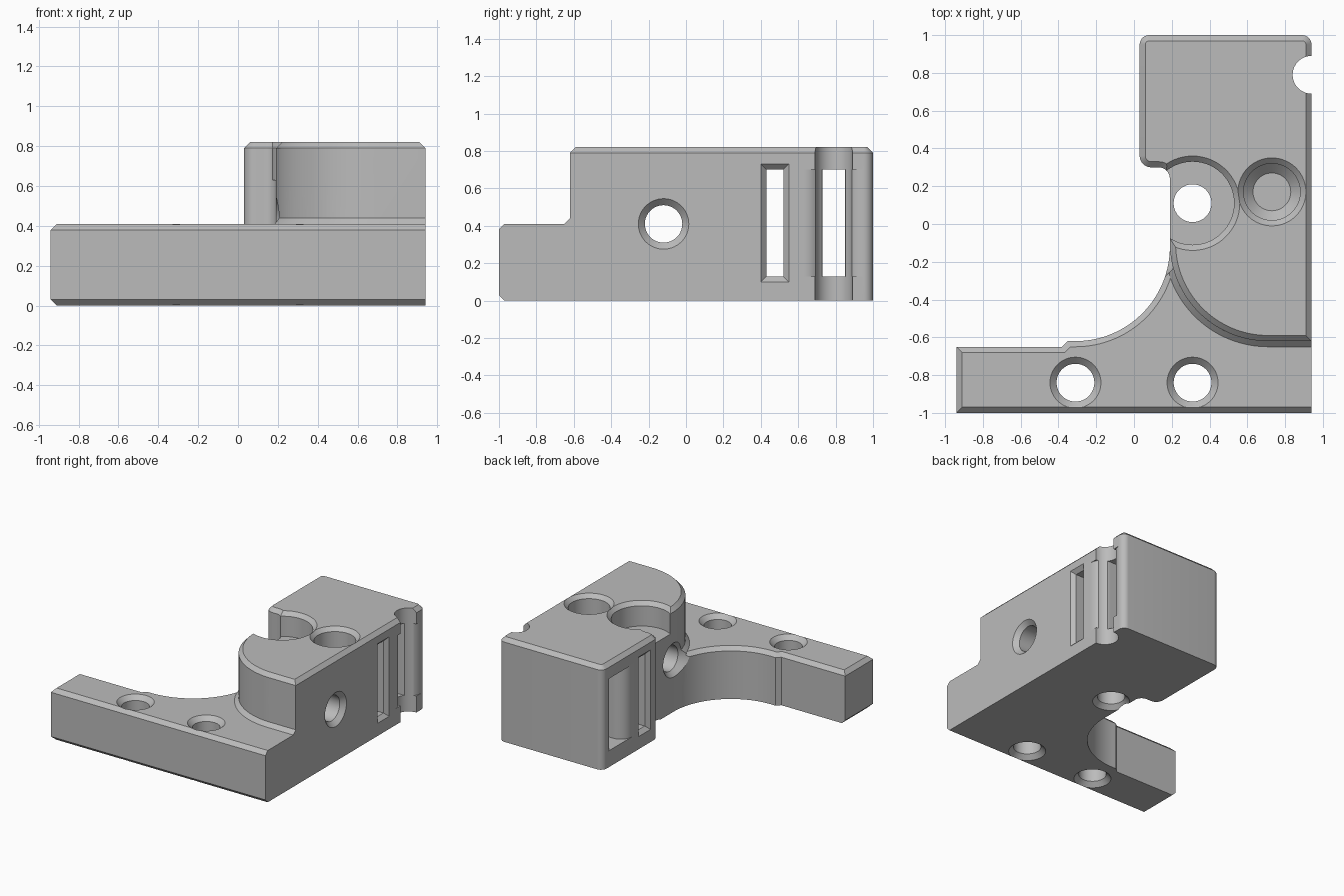
import bpy, bmesh, math
from mathutils import Vector, Matrix

old = bpy.data.objects.get("Cube")
if old:
    bpy.data.objects.remove(old, do_unlink=True)

C = 0.03      # chamfer size
grey = bpy.data.materials.new("plain_grey")
grey.use_nodes = True
grey.diffuse_color = (0.5, 0.5, 0.5, 1)
grey.node_tree.nodes["Principled BSDF"].inputs["Base Color"].default_value = (0.5, 0.5, 0.5, 1)


def arc(cx, cy, r, a0, a1, n=24):
    angles = [math.radians(a0 + (a1 - a0) * i / n) for i in range(n + 1)]
    return [(cx + r * math.cos(a), cy + r * math.sin(a)) for a in angles]


def inset(points, d, keep):
    """Move each edge of a counter-clockwise outline inward by d, except kept edges."""
    n = len(points)
    pts = [Vector(p) for p in points]
    normals = []
    for i in range(n):
        e = (pts[(i + 1) % n] - pts[i]).normalized()
        normals.append(Vector((-e.y, e.x)))
    out = []
    for i in range(n):
        a, b = normals[i - 1], normals[i]
        da = 0 if (i - 1) % n in keep else d
        db = 0 if i in keep else d
        det = a.x * b.y - a.y * b.x
        if abs(det) < 1e-4:
            v = a * da
        else:
            v = Vector(((da * b.y - db * a.y) / det, (a.x * db - b.x * da) / det))
        out.append(tuple(pts[i] + v))
    return out


def loft(name, rings, along_x=False):
    """Solid through a list of (outline, height) rings."""
    bm = bmesh.new()
    loops = [[bm.verts.new((x, y, h)) for x, y in pts] for pts, h in rings]
    for lo, hi in zip(loops, loops[1:]):
        for i in range(len(lo)):
            j = (i + 1) % len(lo)
            bm.faces.new((lo[i], lo[j], hi[j], hi[i]))
    bm.faces.new(loops[0][::-1])
    bm.faces.new(loops[-1])
    if along_x:   # local (u, v, height) becomes (y, z, x)
        turn = Matrix(((0, 0, 1, 0), (1, 0, 0, 0), (0, 1, 0, 0), (0, 0, 0, 1)))
        bmesh.ops.transform(bm, matrix=turn, verts=bm.verts)
    bmesh.ops.recalc_face_normals(bm, faces=bm.faces)
    mesh = bpy.data.meshes.new(name)
    bm.to_mesh(mesh)
    bm.free()
    ob = bpy.data.objects.new(name, mesh)
    bpy.context.collection.objects.link(ob)
    mesh.materials.append(grey)
    return ob


def bore(name, u, v, steps, along_x=False):
    """Round cutter from (radius, height) steps."""
    return loft(name, [(arc(u, v, r, 0, 354, 59), h) for r, h in steps], along_x)


def combine(target, tool, operation):
    mod = target.modifiers.new(tool.name, 'BOOLEAN')
    mod.operation = operation
    mod.solver = 'EXACT'
    mod.object = tool
    bpy.context.view_layer.objects.active = target
    bpy.ops.object.modifier_apply(modifier=mod.name)
    bpy.data.objects.remove(tool, do_unlink=True)


# Low foot with the scooped arm
foot_line = ([(-.94, -1), (.94, -1), (.94, -.12)] + arc(-.31, -.12, .5, 0, -90, 32)
             + [(-.35, -.62), (-.38, -.65), (-.94, -.65)])
last = len(foot_line) - 1
scoop = set(range(3, last))
foot = loft("foot", [(inset(foot_line, C, {1, 2} | scoop), 0),
                     (foot_line, C), (foot_line, .41 - C),
                     (inset(foot_line, C, {1, 2}), .41)])

# Tall block with rounded corners and a curved front
block_line = (arc(.89, .95, .05, 0, 90, 8) + arc(.08, .95, .05, 90, 180, 8)
              + arc(.09, .36, .06, 180, 270, 8) + arc(.13, .24, .06, 90, 0, 8)
              + arc(.71, -.1, .52, 180, 270, 32) + [(.94, -.62)])
body = loft("bracket_body", [(block_line, 0), (block_line, .82 - C),
                             (inset(block_line, C, set()), .82)])

# Sloped skirt where the block meets the foot
skirt_line = [(.71, -.1)] + arc(.71, -.1, .55, 195, 270, 28) + [(.94, -.65), (.94, -.1)]
end = len(skirt_line) - 1
skirt = loft("skirt", [(skirt_line, .3), (skirt_line, .41),
                       (inset(skirt_line, C, {0, end - 1, end}), .41 + C)])
combine(body, foot, 'UNION')
combine(body, skirt, 'UNION')

R, W = .10, .135   # bolt hole and its countersink
cutters = []

# Two bolt holes in the foot
for x in (-.31, .31):
    cutters.append(bore("foot_hole", x, -.84, [
        (W + .05, -.05), (W, 0), (R, W - R), (R, .41 - W + R), (W, .41), (W + .05, .46)]))

# Bolt hole with a wide counterbore, open to the side
cutters.append(bore("counterbored_hole", .31, .11, [
    (W + .05, -.05), (W, 0), (R, W - R), (R, .63), (.22, .63),
    (.22, .79), (.25, .82), (.30, .87)]))

# Blind pocket
cutters.append(bore("blind_pocket", .73, .17, [
    (.10, .25), (.15, .30), (.15, .79), (.18, .82), (.23, .87)]))

# Cross hole through the block
cutters.append(bore("cross_hole", -.12, .41, [
    (W + .05, .14), (W, .19), (R, .19 + W - R), (R, .94 - W + R),
    (W, .94), (W + .05, .99)], True))

# Plain slot with chamfered mouths
slot = [(.43, .13), (.52, .13), (.52, .70), (.43, .70)]
cutters.append(loft("plain_slot", [
    (inset(slot, -.06, set()), .0), (slot, .06), (slot, .91),
    (inset(slot, -.06, set()), .97)], True))

# Slot with rounded mouths, and the half-round groove across it
flared = ([(-.05, .95), (-.05, .63)] + arc(.13, .63, .1, 180, 90, 12)
          + arc(.84, .63, .1, 90, 0, 12) + [(1, .63), (1, .95)]
          + arc(.84, .95, .1, 0, -90, 12) + arc(.13, .95, .1, 270, 180, 12))
cutters.append(loft("flared_slot", [(flared, .13), (flared, .70)]))
cutters.append(bore("pin_groove", .94, .79, [(.1, -.1), (.1, 1)]))

for cutter in cutters:
    combine(body, cutter, 'DIFFERENCE')

# Smooth the curved walls, keep chamfers crisp
bpy.ops.object.select_all(action='DESELECT')
body.select_set(True)
bpy.context.view_layer.objects.active = body
bpy.ops.object.shade_smooth_by_angle(angle=math.radians(25))
